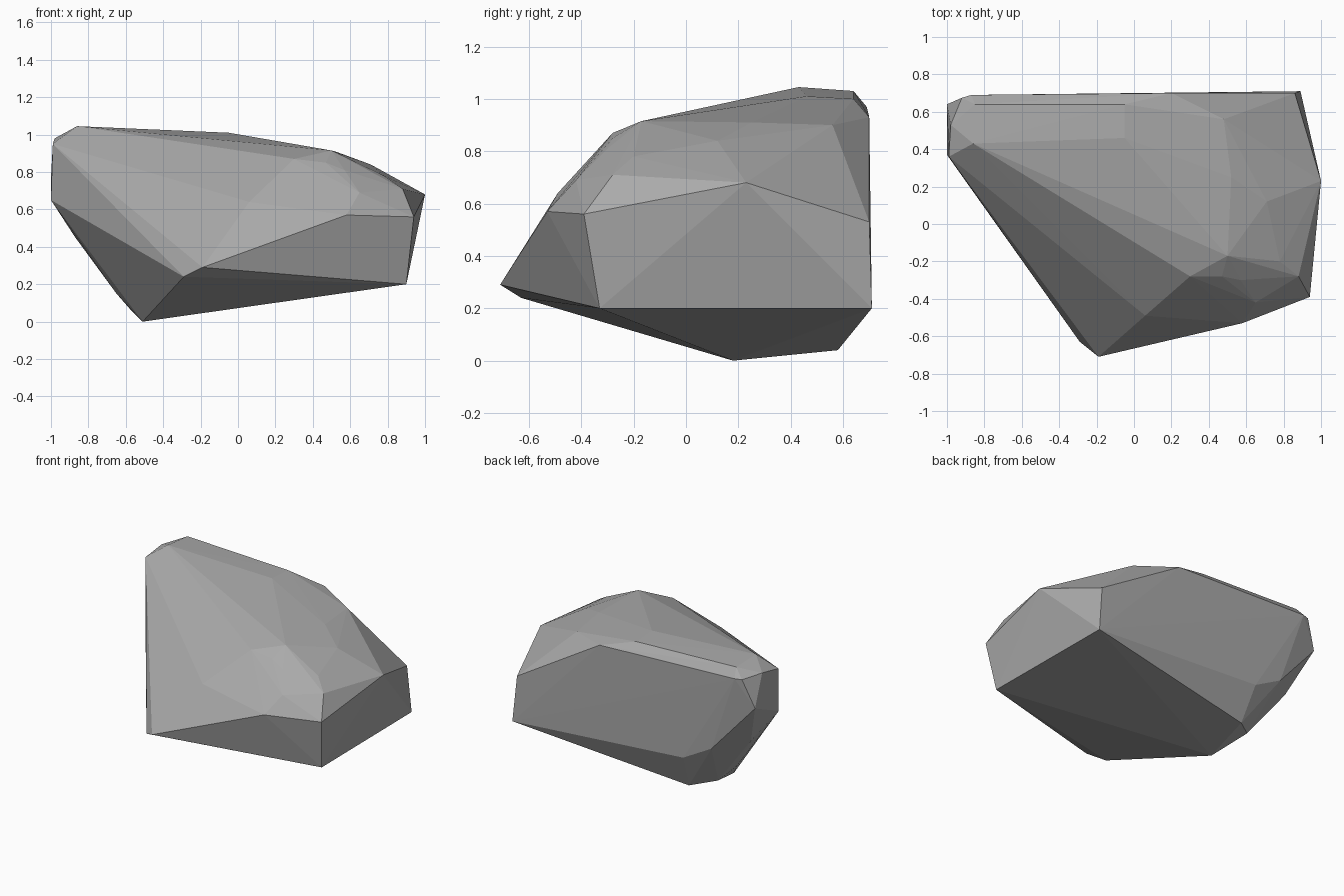
import bpy, bmesh

if "Cube" in bpy.data.objects:
    bpy.data.objects.remove(bpy.data.objects["Cube"])

# Chipped corners of the boulder, grouped by region
base = [(-.51, .18, 0), (-.43, .58, .04), (-.58, .46, .07), (-.65, .35, .15),
        (.9, -.33, .2), (.89, .71, .2)]
front = [(-.29, -.63, .24), (-.19, -.71, .29), (.58, -.53, .57), (.94, -.39, .56),
         (.06, -.49, .64), (.14, -.43, .7), (.65, -.42, .69)]
right = [(1, .23, .68), (.88, -.28, .71), (.78, -.2, .78), (.71, .12, .84)]
crown = [(.5, -.17, .915), (.47, -.28, .85), (.3, -.28, .87), (.57, -.3, .81),
         (.52, .25, .91), (.48, .56, .9), (-.05, .46, 1.01), (-.05, .64, 1.0),
         (-.86, .43, 1.045), (-.85, .64, 1.03)]
back = [(.86, .7, .53), (.47, .7, .72), (.2, .7, .93), (-.87, .69, .97),
        (-.68, .68, .41), (-.46, .69, .29)]
left = [(-.99, .36, .95), (-1, .37, .65), (-1, .64, .77), (-.98, .53, .98),
        (-.92, .675, .97), (-.87, .5, .45)]

# Boulder: convex skin over all the corners
bm = bmesh.new()
for co in base + front + right + crown + back + left:
    bm.verts.new(co)
hull = bmesh.ops.convex_hull(bm, input=bm.verts)
spare = [g for g in hull["geom_interior"] if isinstance(g, bmesh.types.BMVert)]
bmesh.ops.delete(bm, geom=spare, context='VERTS')
bmesh.ops.recalc_face_normals(bm, faces=bm.faces)

mesh = bpy.data.meshes.new("boulder")
bm.to_mesh(mesh)
bm.free()
boulder = bpy.data.objects.new("boulder", mesh)
bpy.context.collection.objects.link(boulder)

# Single grey stone colour
stone = bpy.data.materials.new("grey stone")
stone.diffuse_color = (.4, .4, .4, 1)
stone.use_nodes = True
stone.node_tree.nodes["Principled BSDF"].inputs["Base Color"].default_value = stone.diffuse_color
mesh.materials.append(stone)
